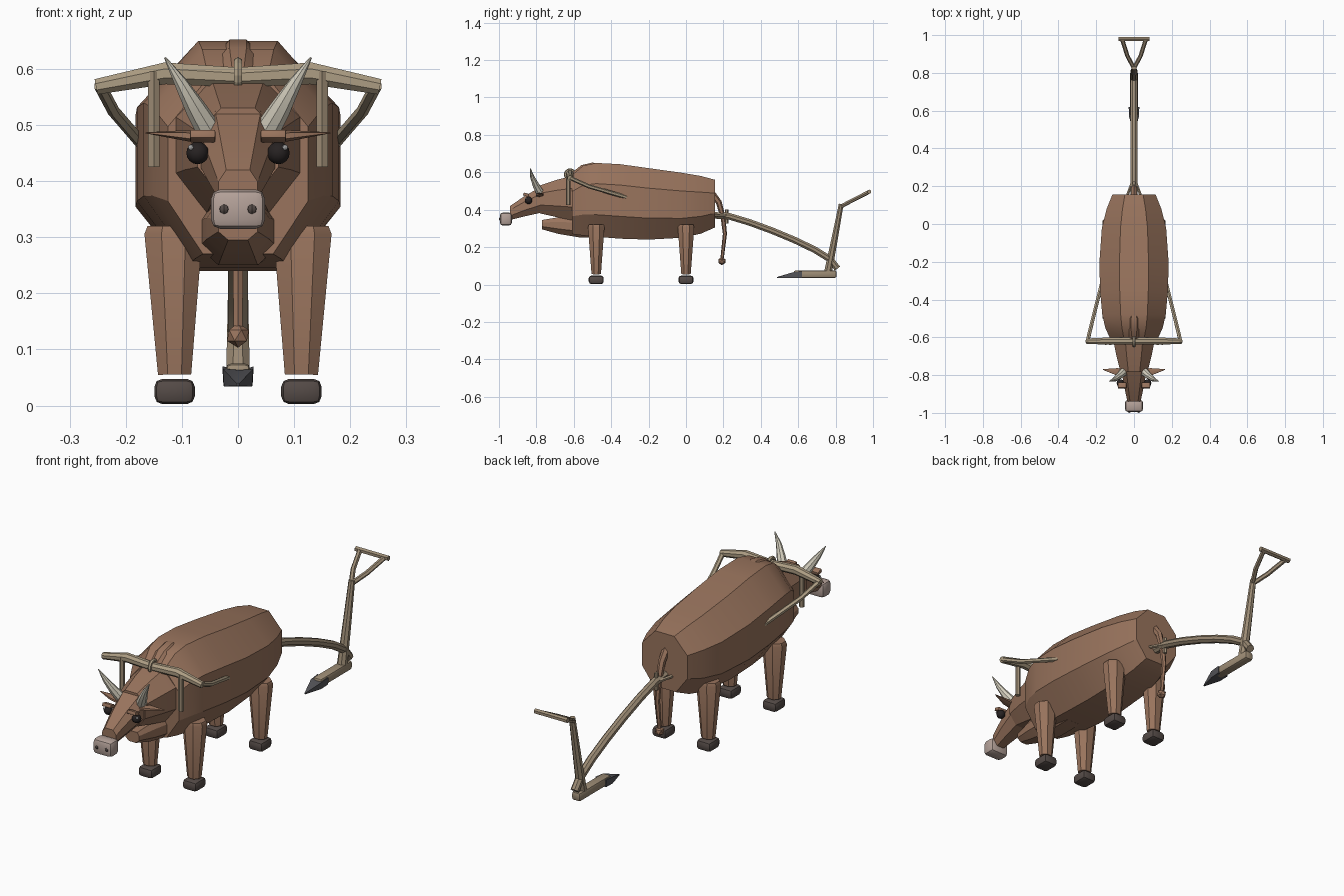
import bpy, bmesh, math
from mathutils import Vector, Matrix

if "Cube" in bpy.data.objects:
    bpy.data.objects.remove(bpy.data.objects["Cube"])


def material(name, rgb):
    m = bpy.data.materials.new(name)
    m.diffuse_color = (*rgb, 1)
    m.use_nodes = True
    m.node_tree.nodes["Principled BSDF"].inputs["Base Color"].default_value = m.diffuse_color
    return m


HIDE = material("hide", (.32, .175, .11))
WOOD = material("wood", (.34, .265, .18))
YOKE = material("pale_wood", (.42, .34, .23))
HORN = material("horn", (.68, .64, .53))
SNOUT = material("snout", (.46, .36, .32))
HOOF = material("hoof", (.09, .07, .063))
BLACK = material("black", (.02, .016, .016))
WHITE = material("white", (.9, .9, .9))
IRON = material("iron", (.09, .09, .10))


def finish(bm, name, mat, smooth=True):
    bmesh.ops.recalc_face_normals(bm, faces=bm.faces)
    me = bpy.data.meshes.new(name)
    bm.to_mesh(me)
    bm.free()
    ob = bpy.data.objects.new(name, me)
    bpy.context.collection.objects.link(ob)
    me.materials.append(mat)
    if smooth:
        bpy.ops.object.select_all(action='DESELECT')
        ob.select_set(True)
        bpy.context.view_layer.objects.active = ob
        bpy.ops.object.shade_smooth_by_angle(angle=math.radians(30))
    return ob


def skin(rings, name, mat):
    bm = bmesh.new()
    vs = [[bm.verts.new(p) for p in r] for r in rings]
    n = len(vs[0])
    for a, b in zip(vs, vs[1:]):
        for i in range(n):
            bm.faces.new((a[i], a[(i + 1) % n], b[(i + 1) % n], b[i]))
    bm.faces.new(vs[0])
    bm.faces.new(vs[-1])
    return finish(bm, name, mat)


def loft(name, sections, mat, top=.42, bot=.5, lo=.3, hi=.72):
    """Octagonal sections along y: (y, half width, z bottom, z top)."""
    half = [(bot, 0), (1, lo), (1, hi), (top, 1)]
    shape = half + [(-x, z) for x, z in reversed(half)]
    return skin([[(x * w, y, a + z * (b - a)) for x, z in shape]
                 for y, w, a, b in sections], name, mat)


def sweep(name, pts, radii, mat, n=6, flat=1.0, ref=(1, 0, 0)):
    """Tapered n-sided bar along a path; flat scales its thickness across ref."""
    pts = [Vector(p) for p in pts]
    rings = []
    for i, p in enumerate(pts):
        t = (pts[min(i + 1, len(pts) - 1)] - pts[max(i - 1, 0)]).normalized()
        v = t.cross(Vector(ref)).normalized()
        u = v.cross(t)
        r = radii[i] if isinstance(radii, (list, tuple)) else radii
        ang = [2 * math.pi * (k + .5) / n for k in range(n)]
        rings.append([p + u * r * math.cos(a) + v * r * flat * math.sin(a) for a in ang])
    return skin(rings, name, mat)


def block(name, loc, size, mat, bevel=.0, rot=None):
    bm = bmesh.new()
    bmesh.ops.create_cube(bm, size=1)
    bmesh.ops.scale(bm, vec=size, verts=bm.verts)
    if bevel:
        bmesh.ops.bevel(bm, geom=bm.edges[:], offset=bevel, segments=2, profile=.5, affect='EDGES')
    if rot:
        bmesh.ops.rotate(bm, matrix=Matrix.Rotation(rot[1], 3, rot[0]), verts=bm.verts)
    bmesh.ops.translate(bm, vec=loc, verts=bm.verts)
    return finish(bm, name, mat)


def ball(name, loc, r, mat, n=12):
    bm = bmesh.new()
    bmesh.ops.create_uvsphere(bm, u_segments=n, v_segments=n // 2 + 2, radius=r)
    bmesh.ops.translate(bm, vec=loc, verts=bm.verts)
    return finish(bm, name, mat)


# Body, withers, neck, dewlap and head
loft("body", [(-.61, .125, .27, .585), (-.55, .152, .262, .635), (-.48, .168, .255, .65),
              (-.35, .18, .245, .643), (-.2, .183, .24, .622), (-.02, .17, .25, .597),
              (.08, .145, .272, .58), (.155, .115, .305, .56)], HIDE)
loft("withers", [(-.62, .022, .55, .59), (-.56, .036, .57, .638), (-.5, .036, .58, .652),
                 (-.46, .02, .6, .645)], HIDE)
loft("neck", [(-.78, .072, .38, .53), (-.69, .095, .36, .56), (-.57, .118, .335, .59)], HIDE)
loft("dewlap", [(-.77, .035, .295, .345), (-.68, .055, .27, .36), (-.56, .07, .25, .36),
                (-.42, .07, .25, .34)], HIDE, top=.7)
loft("head", [(-.94, .035, .345, .42), (-.86, .052, .365, .475), (-.77, .068, .385, .525)],
     HIDE, top=.6)
block("muzzle", (0, -.963, .35), (.096, .064, .07), SNOUT, .016)

# Tail and tuft
sweep("tail", [(0, .14, .485), (0, .175, .44), (0, .198, .36), (0, .208, .27), (0, .193, .14)],
      [.018, .016, .013, .011, .009], HIDE)
bm = bmesh.new()
bmesh.ops.create_icosphere(bm, subdivisions=1, radius=.022)
bmesh.ops.translate(bm, vec=(0, .192, .125), verts=bm.verts)
finish(bm, "tail_tuft", HIDE, False)

for s, side in ((-1, "right"), (1, "left")):
    # Legs and hooves
    for y, end in ((-.48, "front"), (0, "back")):
        sweep(f"{end}_leg_{side}", [(s * .115, y, .32), (s * .115, y, .306), (s * .113, y, .055)],
              [.05, .056, .032], HIDE, 8, .85)
        block(f"{end}_hoof_{side}", (s * .113, y, .025), (.072, .08, .045), HOOF, .014)
    # Face details
    ball(f"eye_{side}", (s * .072, -.842, .45), .02, BLACK)
    ball(f"eye_glint_{side}", (s * .084, -.856, .46), .005, WHITE, 8)
    ball(f"nostril_{side}", (s * .025, -.99, .35), .01, HOOF, 8)
    block(f"brow_{side}", (s * .063, -.855, .48), (.045, .03, .016), HIDE, .003, ('X', -.3))
    sweep(f"ear_{side}", [(s * .05, -.785, .475), (s * .09, -.782, .481), (s * .165, -.77, .486)],
          [.02, .022, .002], HIDE, 6, .45, (0, 1, 0))
    sweep(f"horn_{side}", [(s * .052, -.78, .49), (s * .076, -.802, .53), (s * .102, -.822, .575),
                           (s * .13, -.832, .62)], [.023, .019, .012, .002], HORN, 8)
    # Yoke bows and traces
    sweep(f"yoke_bow_{side}", [(s * .15, -.63, .425), (s * .15, -.63, .595)], .012, WOOD, 6)
    sweep(f"trace_{side}", [(s * .246, -.62, .57), (s * .222, -.52, .525), (s * .172, -.32, .467)],
          .011, YOKE, 6)
    # Hitch links and handle fork
    sweep(f"hitch_link_{side}", [(s * .036, .15, .372), (s * .008, .225, .365)], .008, WOOD, 6)
    sweep(f"handle_fork_{side}", [(0, .825, .415), (s * .035, .89, .45), (s * .065, .985, .498)],
          .011, WOOD, 6, 1, (0, 0, 1))

# Yoke beam with centre ring
sweep("yoke_beam", [(-.253, -.62, .568), (-.13, -.62, .592), (0, -.62, .585),
                    (.13, -.62, .592), (.253, -.62, .568)], [.015, .021, .019, .021, .015],
      YOKE, 8, 1, (0, 1, 0))
bpy.ops.mesh.primitive_torus_add(major_radius=.025, minor_radius=.008, major_segments=16,
                                 minor_segments=6, location=(0, -.62, .588),
                                 rotation=(0, math.pi / 2, 0))
ring = bpy.context.object
ring.name = "yoke_ring"
ring.data.materials.append(YOKE)

# Plough: beam, peg, stem, handle, sole and share
sweep("plough_beam", [(0, .15, .37), (0, .23, .365), (0, .34, .332), (0, .46, .288), (0, .58, .238),
                      (0, .69, .185), (0, .77, .135), (0, .81, .085)], .019, WOOD, 8)
sweep("hitch_peg", [(0, .217, .325), (0, .217, .402)], .009, WOOD, 6)
sweep("plough_stem", [(0, .755, .045), (0, .79, .22), (0, .83, .43)], [.023, .019, .014], WOOD, 8)
sweep("handle_bar", [(-.083, .98, .496), (.083, .98, .496)], .012, WOOD, 6, 1, (0, 1, 0))
block("plough_sole", (0, .69, .055), (.044, .23, .04), WOOD, .01)
skin([[(x, .62, z) for x, z in ((-.028, .07), (0, .06), (.028, .07), (.026, .036), (-.026, .036))],
      [(x, .57, z) for x, z in ((-.027, .065), (0, .063), (.027, .065), (.025, .034), (-.025, .034))],
      [(x, .487, z) for x, z in ((-.002, .039), (0, .04), (.002, .039), (.002, .035), (-.002, .035))]],
     "plough_share", IRON)
